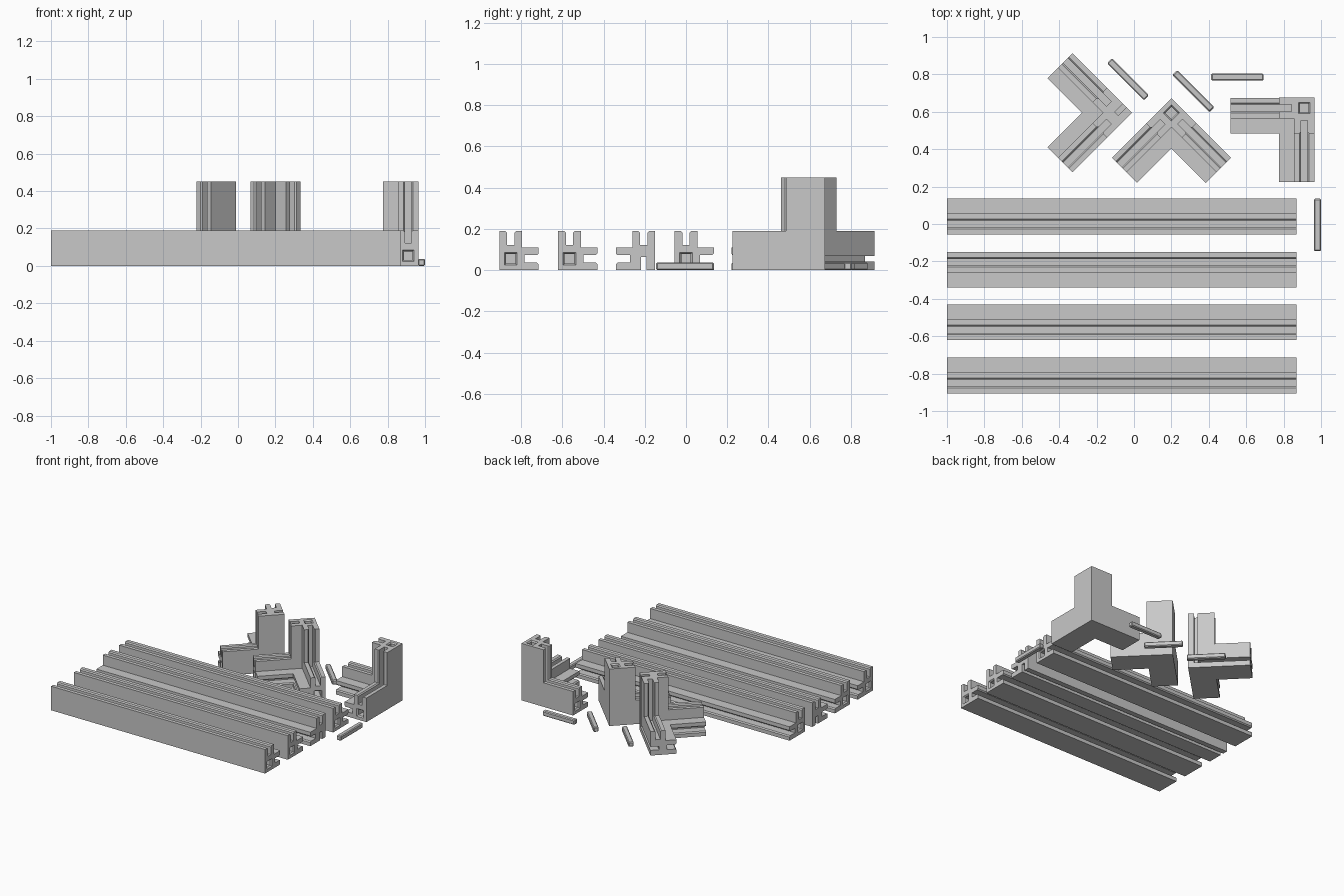
import bpy, bmesh, math
from mathutils import Matrix, Vector

if "Cube" in bpy.data.objects:
    bpy.data.objects.remove(bpy.data.objects["Cube"])

W, B = 0.19, 0.11            # full profile width, solid core width
S0, S1, D, C = 0.037, 0.073, 0.122, 0.008   # slot sides, slot floor, lip chamfer
LEN = 0.45                   # corner arm length
MID = B / 2

grey = bpy.data.materials.new("plain_grey")
grey.diffuse_color = (0.58, 0.58, 0.58, 1)
grey.use_nodes = True
grey.node_tree.nodes["Principled BSDF"].inputs["Base Color"].default_value = grey.diffuse_color

# Slotted angle profile, symmetric about its diagonal
half = [(W, 0), (W, S0 - C), (W - C, S0), (D, S0), (D, S1),
        (W - C, S1), (W, S1 + C), (W, B)]
PROFILE = [(0, 0)] + half + [(B, B)] + [(b, a) for a, b in reversed(half)]


def square(r):
    return [(MID + i * r, MID + j * r) for i, j in ((-1, -1), (1, -1), (1, 1), (-1, 1))]


def loft(name, rings, axis=0):
    """Skin (t, outline) rings along an axis; outline axes follow cyclically."""
    bm = bmesh.new()
    loops = []
    for t, pts in rings:
        loop = []
        for a, b in pts:
            co = [0, 0, 0]
            co[axis], co[(axis + 1) % 3], co[(axis + 2) % 3] = t, a, b
            loop.append(bm.verts.new(co))
        loops.append(loop)
    n = len(loops[0])
    for lo, hi in zip(loops, loops[1:]):
        for i in range(n):
            j = (i + 1) % n
            bm.faces.new((lo[i], lo[j], hi[j], hi[i]))
    bm.faces.new(loops[0])
    bm.faces.new(loops[-1])
    bmesh.ops.recalc_face_normals(bm, faces=bm.faces)
    me = bpy.data.meshes.new(name)
    bm.to_mesh(me)
    bm.free()
    me.materials.append(grey)
    ob = bpy.data.objects.new(name, me)
    bpy.context.collection.objects.link(ob)
    return ob


def box(name, lo, hi):
    return loft(name, [(x, [(lo[1], lo[2]), (hi[1], lo[2]), (hi[1], hi[2]), (lo[1], hi[2])])
                       for x in (lo[0], hi[0])])


def combine(ob, other, op):
    m = ob.modifiers.new("combine", 'BOOLEAN')
    m.operation, m.solver, m.object = op, 'EXACT', other
    dg = bpy.context.evaluated_depsgraph_get()
    me = bpy.data.meshes.new_from_object(ob.evaluated_get(dg))
    ob.modifiers.clear()
    ob.data = me
    bpy.data.objects.remove(other)


def socket(ob, end, inward, axis=0):
    """Blind square pin hole with a chamfered mouth."""
    rings = [(end - inward * 0.01, square(0.038)), (end + inward * 0.01, square(0.023)),
             (end + inward * 0.14, square(0.023))]
    combine(ob, loft("socket_cutter", rings, axis), 'DIFFERENCE')


# Long rails
def rail(name, y, flipped=False):
    ob = loft(name, [(-1.0, PROFILE), (0.87, PROFILE)])
    if flipped:
        # open groove along the base instead of pin holes
        combine(ob, box("groove_cutter", (-1.1, S0 + .004, -0.02), (1, S1 - .004, 0.063)), 'DIFFERENCE')
        ob.data.transform(Matrix.Diagonal((1, -1, 1, 1)))
        ob.data.flip_normals()
    else:
        socket(ob, 0.87, -1)
        socket(ob, -1.0, 1)
    ob.location.y = y


rail("rail_1", -0.905)
rail("rail_2", -0.62)
rail("rail_3_grooved", -0.15, True)
rail("rail_4", -0.055)


# Three-way corners
def corner(name, x, y, angle, grooved=False):
    arms = [loft(name, [(0, PROFILE), (LEN, PROFILE)], k) for k in range(3)]
    ob = arms[0]
    ob.name = name
    combine(ob, arms[1], 'UNION')
    combine(ob, arms[2], 'UNION')
    if grooved:
        g0, g1 = S0 + .004, S1 - .004
        combine(ob, box("groove_cutter", (g0, -0.02, g0), (0.5, 0.063, g1)), 'DIFFERENCE')
        combine(ob, box("groove_cutter", (g0, -0.02, g0), (g1, 0.063, 0.5)), 'DIFFERENCE')
    for k in ((1,) if grooved else range(3)):
        socket(ob, LEN, -1, k)
    ob.location = (x, y, 0)
    ob.rotation_euler.z = math.radians(angle)


corner("corner_right", 0.965, 0.675, 180)
corner("corner_middle", 0.2, 0.672, 225)
corner("corner_left_grooved", -0.01, 0.595, 135, True)


# Loose joining pins
def pin(name, x, y, angle):
    r = 0.019
    ob = box(name, (-0.14, -r, 0), (0.14, r, 2 * r))
    m = ob.modifiers.new("edge_chamfer", 'BEVEL')
    m.width, m.segments = 0.006, 1
    ob.location = (x, y, 0)
    ob.rotation_euler.z = math.radians(angle)


pin("pin_1", 0.981, -0.005, 90)
pin("pin_2", 0.553, 0.785, 0)
pin("pin_3", 0.318, 0.711, -45)
pin("pin_4", -0.032, 0.773, -45)
